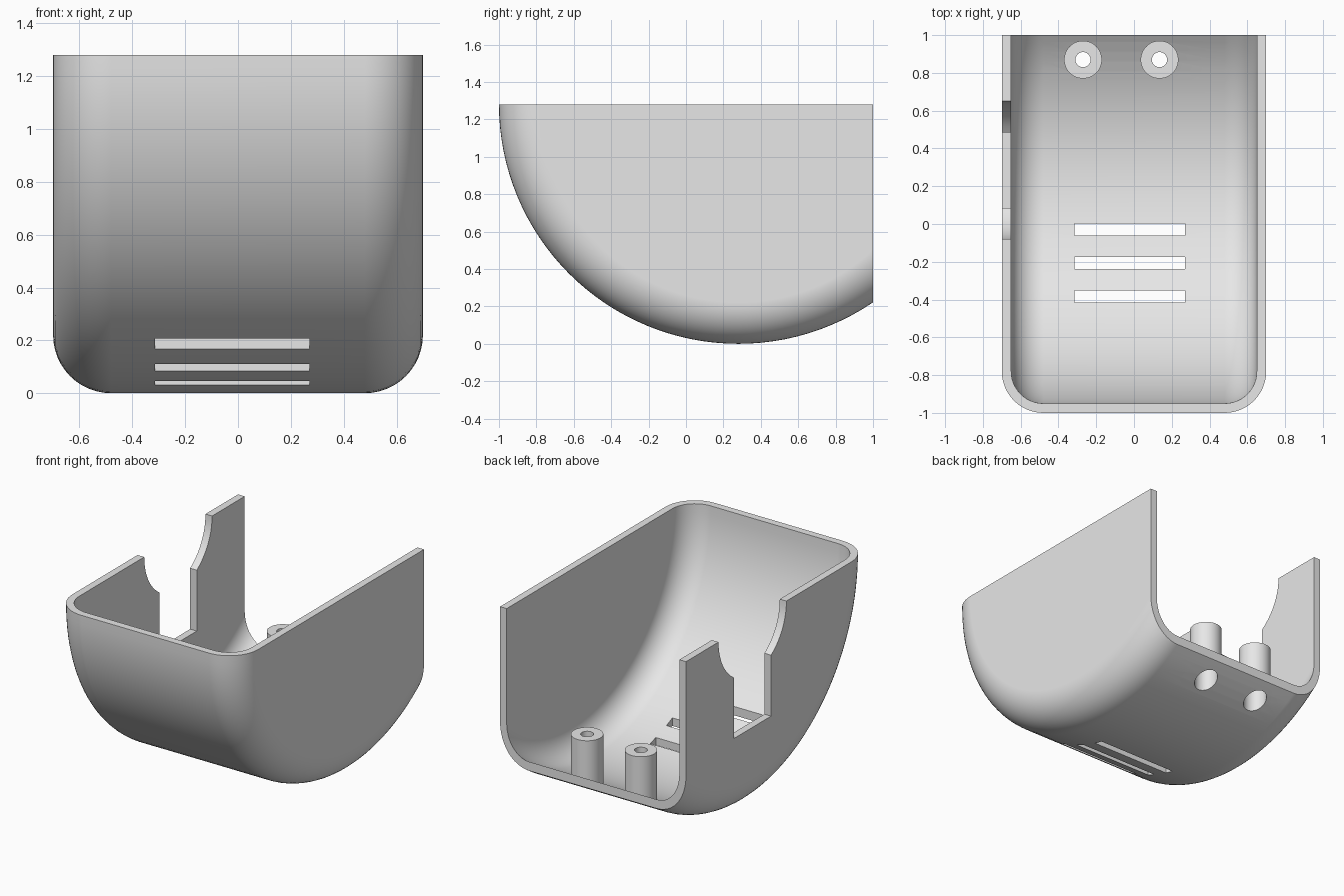
import bpy
import bmesh
import math
from mathutils import Matrix, Vector

cube = bpy.data.objects.get("Cube")
if cube:
    bpy.data.objects.remove(cube, do_unlink=True)

# Main sizes
RADIUS, HALF_WIDTH, WALL, FILLET = 1.28, 0.70, 0.05, 0.22
AXIS_Y, TOP, BACK = 0.28, 1.28, 1.0
POST_Y, POST_TOP = 0.87, 0.515

plastic = bpy.data.materials.new("grey_plastic")
grey = (0.8, 0.8, 0.8, 1.0)
plastic.diffuse_color = grey
plastic.use_nodes = True
plastic.node_tree.nodes["Principled BSDF"].inputs["Base Color"].default_value = grey


def to_object(name, bm):
    bmesh.ops.recalc_face_normals(bm, faces=bm.faces)
    mesh = bpy.data.meshes.new(name)
    bm.to_mesh(mesh)
    bm.free()
    mesh.materials.append(plastic)
    obj = bpy.data.objects.new(name, mesh)
    bpy.context.collection.objects.link(obj)
    return obj


def box(name, low, high):
    low, high = Vector(low), Vector(high)
    bm = bmesh.new()
    bmesh.ops.create_cube(bm, size=1)
    bmesh.ops.scale(bm, vec=high - low, verts=bm.verts)
    bmesh.ops.translate(bm, vec=(low + high) / 2, verts=bm.verts)
    return to_object(name, bm)


def cylinder(name, radius, length, centre, along_x=False, fillet=0, sides=48):
    bm = bmesh.new()
    bmesh.ops.create_cone(bm, cap_ends=True, segments=sides, radius1=radius,
                          radius2=radius, depth=length)
    if fillet:
        rims = [e for e in bm.edges if abs(e.verts[0].co.z - e.verts[1].co.z) < 0.001]
        bmesh.ops.bevel(bm, geom=rims, offset=fillet, segments=12, profile=0.5,
                        affect='EDGES', clamp_overlap=False)
    if along_x:
        bmesh.ops.rotate(bm, matrix=Matrix.Rotation(math.pi / 2, 3, 'Y'), verts=bm.verts)
    bmesh.ops.translate(bm, vec=centre, verts=bm.verts)
    return to_object(name, bm)


def upright(name, radius, x, low, high):
    return cylinder(name, radius, high - low, (x, POST_Y, (low + high) / 2))


def combine(target, other, operation, keep=False):
    mod = target.modifiers.new("combine", 'BOOLEAN')
    mod.operation, mod.solver, mod.object = operation, 'EXACT', other
    bpy.context.view_layer.objects.active = target
    bpy.ops.object.modifier_apply(modifier=mod.name)
    if not keep:
        bpy.data.objects.remove(other, do_unlink=True)


def drum(name, inset):
    return cylinder(name, RADIUS - inset, 2 * (HALF_WIDTH - inset), (0, AXIS_Y, TOP),
                    along_x=True, fillet=FILLET - inset, sides=128)


# Hollow rounded drum
shell = drum("shell", 0)
combine(shell, drum("cavity", WALL), 'DIFFERENCE')

# Screw posts, trimmed to the outer skin
posts_x = (-0.27, 0.135)
outer = drum("outer_skin", 0)
for x in posts_x:
    post = upright("screw_post", 0.10, x, 0, POST_TOP)
    combine(post, outer, 'INTERSECT', keep=True)
    combine(shell, post, 'UNION')
bpy.data.objects.remove(outer, do_unlink=True)

# Open the top and the back
combine(shell, box("clip", (-2, -2, -1), (2, BACK, TOP)), 'INTERSECT')

# Screw holes, wider from below
for x in posts_x:
    combine(shell, upright("screw_hole", 0.04, x, -0.1, 0.7), 'DIFFERENCE')
    combine(shell, upright("screw_recess", 0.073, x, -0.1, 0.4), 'DIFFERENCE')

# Vent slots in the floor
for y in (-0.03, -0.207, -0.384):
    slot = box("vent_slot", (-0.315, y - 0.032, -0.1), (0.27, y + 0.032, 0.5))
    combine(shell, slot, 'DIFFERENCE')

# Keyhole-shaped notch in the right wall
round_cut = cylinder("notch_round", 0.365, 0.2, (-HALF_WIDTH, 0.285, TOP),
                     along_x=True, sides=64)
combine(shell, round_cut, 'DIFFERENCE')
straight_cut = box("notch_straight", (-0.8, 0.085, 0.56), (-0.6, 0.485, 1.5))
combine(shell, straight_cut, 'DIFFERENCE')

# Smooth curves with crisp edges
bpy.ops.object.select_all(action='DESELECT')
shell.select_set(True)
bpy.context.view_layer.objects.active = shell
bpy.ops.object.shade_smooth_by_angle(angle=math.radians(30))
weighted = shell.modifiers.new("even_shading", 'WEIGHTED_NORMAL')
weighted.keep_sharp = True
